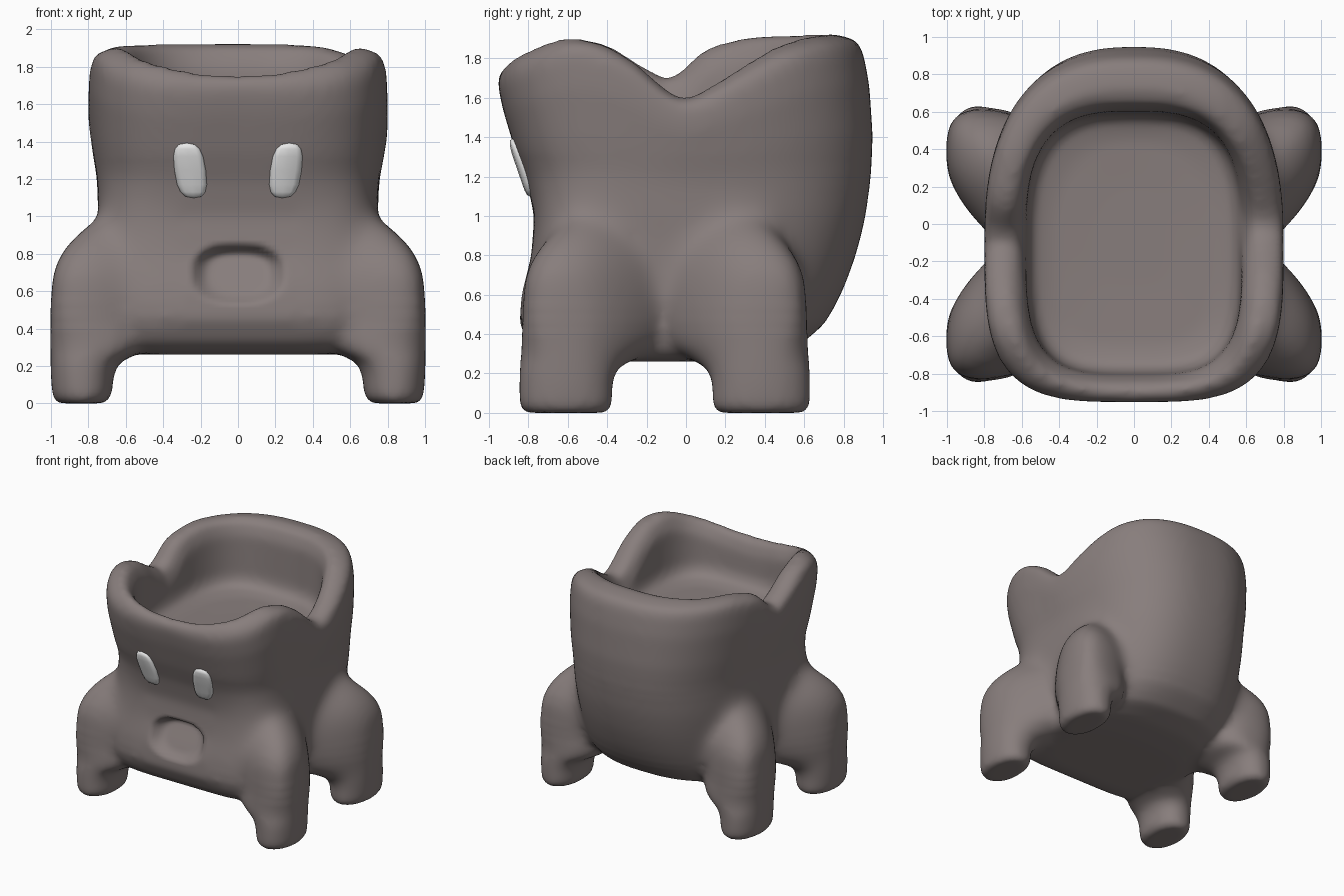
import bpy, bmesh, math

if "Cube" in bpy.data.objects:
    bpy.data.objects.remove(bpy.data.objects["Cube"])


def material(name, rgb):
    m = bpy.data.materials.new(name)
    m.diffuse_color = (*rgb, 1)
    m.use_nodes = True
    m.node_tree.nodes["Principled BSDF"].inputs["Base Color"].default_value = m.diffuse_color
    return m


brown = material("grey_brown", (0.245, 0.207, 0.202))
white = material("eye_white", (0.80, 0.80, 0.80))


def power(v, e):
    return math.copysign(abs(v) ** e, v)


def interp(table, t):
    for (a, va), (b, vb) in zip(table, table[1:]):
        if t <= b:
            return va + (vb - va) * max(0, (t - a) / (b - a))
    return table[-1][1]


def loft(bm, rings):
    """Skin a list of closed point rings and cap both ends."""
    vs = [[bm.verts.new(p) for p in r] for r in rings]
    n = len(vs[0])
    for a, b in zip(vs, vs[1:]):
        for i in range(n):
            j = (i + 1) % n
            bm.faces.new((a[i], a[j], b[j], b[i]))
    bm.faces.new(vs[0][::-1])
    bm.faces.new(vs[-1])


N = 128
CY = -0.1
# rim height along y, uneven between the two sides
LEFT = [(-.6, 1.91), (-.4, 1.865), (-.25, 1.77), (-.1, 1.67),
        (0, 1.73), (.1, 1.825), (.2, 1.865), (.45, 1.91), (.95, 1.92)]
RIGHT = [(-.6, 1.91), (-.4, 1.86), (-.2, 1.735), (-.1, 1.63), (-.02, 1.58), (.1, 1.615),
         (.2, 1.665), (.4, 1.765), (.6, 1.86), (.8, 1.91), (.95, 1.92)]


def crest(x, y):
    offs = (-.05, -.025, 0, .025, .05)
    l, r = (sum(interp(t, y + o) for o in offs) / 5 for t in (LEFT, RIGHT))
    w = min(1, max(0, .5 + x / .8))
    side = l + (r - l) * w
    s = min(1, abs(x) / .78)
    front = 1.75 + .15 * s ** 1.8
    k = min(1, max(0, (-.55 - y) / .25))
    return side + (front - side) * k


def plan(a, xh, yf, yb, n_front=3.6, n_back=2.5):
    """Point on the rounded plan: squarer at the front, rounder at the back."""
    n = n_front if math.sin(a) < 0 else n_back
    x = xh * power(math.cos(a), 2 / n)
    s = abs(math.sin(a)) ** (2 / n)
    return x, CY + s * ((yb - CY) if math.sin(a) >= 0 else (yf - CY))


def body_ring(zfun, xh, yf, yb, n_front=3.6, n_back=2.5):
    ring = []
    for i in range(N):
        a = math.tau * i / N
        x, y = plan(a, .8, -.94, .93)
        # front corners roll off outward
        corner = min(1, max(0, (-.5 - y) / .25)) * min(1, abs(x) / .45)
        ring.append((*plan(a, xh, yf, yb, n_front, n_back), zfun(crest(x, y), corner)))
    return ring


def fixed(z):
    return lambda top, c: z


def below_edge(z):
    return lambda top, c: 1.1 + (z - 1.1) * (top - .04 - .06 * c - 1.1) / 0.75


def rim(dz, roll=0.0):
    return lambda top, c: top + dz - roll * c


bm = bmesh.new()
# body shell: outer wall upward, over the rim, down to the hollow floor
rows = [(fixed(.26), .50, -.60, .12, 5), (fixed(.275), .64, -.71, .36, 6), (fixed(.33), .69, -.785, .56, 6),
        (fixed(.45), .71, -.845, .705, 6), (fixed(.6), .72, -.835, .79, 6), (fixed(.8), .735, -.785, .865, 5.5),
        (fixed(1.0), .75, -.77, .915, 4.5), (below_edge(1.2), .75, -.81, .94),
        (below_edge(1.4), .775, -.87, .948), (below_edge(1.65), .80, -.93, .93),
        (below_edge(1.8), .80, -.955, .90),
        (rim(-.03, .06), .79, -.955, .87), (rim(-.005, .035), .75, -.935, .80),
        (rim(.005, .005), .68, -.895, .72), (rim(-.02), .62, -.85, .65, 4, 2.8),
        (rim(-.12), .58, -.81, .605, 3.6, 3), (fixed(1.47), .57, -.795, .59, 3.6, 3),
        (fixed(1.40), .54, -.76, .56, 3.6, 3),
        (fixed(1.37), .44, -.66, .46), (fixed(1.36), .2, -.35, .2)]
loft(bm, [body_ring(*r) for r in rows])

# legs: z, inner x, outer x, gap-side shift at the outer end and at the body
FRONT_Y, BACK_Y = -.848, .632
LEG = [(0, .71, .965, 0, 0), (.03, .675, .993, 0, 0), (.15, .665, 1.002, 0, 0), (.22, .635, 1.003, 0, .04),
       (.28, .50, 1.004, 0, .2), (.34, .45, 1.004, -.01, .38), (.45, .45, 1.005, -.03, .50),
       (.6, .45, 1.004, -.06, .54), (.7, .45, .995, -.08, .54), (.78, .45, .965, -.08, .52),
       (.86, .45, .91, -.08, .46), (.93, .45, .84, -.08, .38), (.99, .45, .76, -.08, .26)]
for sx in (-1, 1):
    for sy, y_out, y_gap in ((1, FRONT_Y, -.372), (-1, BACK_Y, .132)):
        rings = []
        for z, x0, x1, tip, root in LEG:
            pull = 1.8 * max(0, z - .62) ** 2 * sy
            inset = .03 * (z == 0)
            e = .92 - .32 * min(1, max(0, (z - .18) / .3))
            ring = []
            for i in range(48):
                a = math.tau * i / 48
                u = .5 + .5 * power(math.cos(a), e)
                v = .5 + .5 * power(math.sin(a), e)
                gap = y_gap + sy * (root + (tip - root) * u - inset)
                lo = y_out + pull + sy * inset
                # tuck the inner end into the body
                lo += sy * .10 * (1 - u) ** 2 * min(1, max(0, (z - .2) / .2))
                ring.append((sx * (x0 + (x1 - x0) * u), lo + (gap - lo) * v, z))
            rings.append(ring)
        loft(bm, rings)
bmesh.ops.recalc_face_normals(bm, faces=bm.faces)
mesh = bpy.data.meshes.new("body")
bm.to_mesh(mesh)
bm.free()
body = bpy.data.objects.new("body", mesh)
bpy.context.collection.objects.link(body)

# fuse body and legs into one soft skin
rem = body.modifiers.new("fuse", 'REMESH')
rem.mode, rem.voxel_size = 'VOXEL', 0.024
smooth = body.modifiers.new("soften", 'SMOOTH')
smooth.factor, smooth.iterations = 0.5, 16
dg = bpy.context.evaluated_depsgraph_get()
skin = bpy.data.meshes.new_from_object(body.evaluated_get(dg))
body.modifiers.clear()
body.data = skin

# extra blending where the legs flow into the body
bm = bmesh.new()
bm.from_mesh(skin)
for lo, hi, count in ((.4, 1.3, 12), (.48, 1.2, 12), (.55, 1.12, 12)):
    zone = [v for v in bm.verts if lo < v.co.z < hi and (abs(v.co.x) > .3 or v.co.y > .3)]
    for _ in range(count):
        bmesh.ops.smooth_vert(bm, verts=zone, factor=.5, use_axis_x=True, use_axis_y=True, use_axis_z=True)
# mouth: soft rounded dent in the front, deepest under its upper edge
for v in bm.verts:
    if v.co.y < -.6:
        d = (abs(v.co.x) / .20) ** 2.6 + (abs(v.co.z - .69) / .13) ** 2.6
        t = min(1, max(0, (1.9 - d) / 1.5))
        v.co.y += t * t * (3 - 2 * t) * (.055 + .25 * max(0, v.co.z - .58))
bm.to_mesh(skin)
bm.free()
skin.materials.clear()
skin.materials.append(brown)
skin.shade_smooth()
bpy.context.view_layer.update()


# eyes: flattened upright pads leaning outward, following the face slope
def front_y(x, z):
    hit, loc, _, _ = body.ray_cast((x, -2, z), (0, 1, 0))
    return loc.y if hit else -.84


for sx, name in ((-1, "left_eye"), (1, "right_eye")):
    bm = bmesh.new()
    bmesh.ops.create_uvsphere(bm, u_segments=12, v_segments=8, radius=1)
    for v in bm.verts:
        x, y, z = (power(c, .7) for c in v.co)
        dz = z * .147
        px = sx * (.256 + dz * .13) + x * .084
        v.co = (px, front_y(px, 1.245 + dz) + y * .03, 1.245 + dz)
    me = bpy.data.meshes.new(name)
    bm.to_mesh(me)
    bm.free()
    me.materials.append(white)
    me.shade_smooth()
    bpy.context.collection.objects.link(bpy.data.objects.new(name, me))
